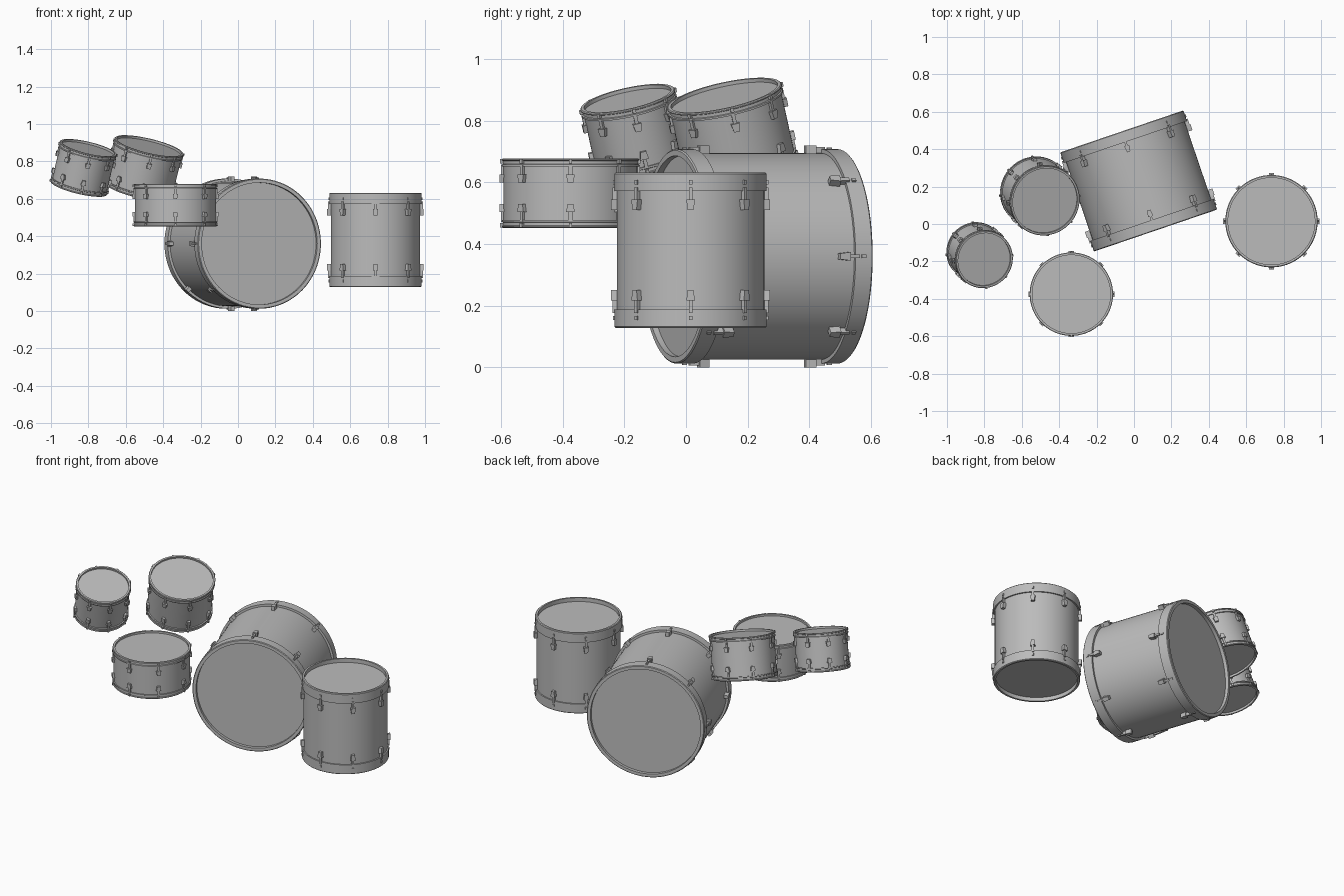
import bpy, bmesh, math
from mathutils import Matrix, Vector

if "Cube" in bpy.data.objects:
    bpy.data.objects.remove(bpy.data.objects["Cube"])

SEG = 72
grey = bpy.data.materials.new("plain_grey")
grey.diffuse_color = (0.5, 0.5, 0.5, 1)
grey.use_nodes = True
grey.node_tree.nodes["Principled BSDF"].inputs["Base Color"].default_value = grey.diffuse_color


def make(name, bm, mat):
    """Turn a bmesh into a smooth-by-angle object placed by a matrix."""
    bmesh.ops.recalc_face_normals(bm, faces=bm.faces)
    me = bpy.data.meshes.new(name)
    bm.to_mesh(me)
    bm.free()
    me.materials.append(grey)
    ob = bpy.data.objects.new(name, me)
    bpy.context.collection.objects.link(ob)
    ob.matrix_world = mat
    bpy.ops.object.select_all(action='DESELECT')
    ob.select_set(True)
    bpy.context.view_layer.objects.active = ob
    bpy.ops.object.shade_smooth_by_angle(angle=math.radians(35))


def lathe(bm, profile):
    """Revolve a closed (radius, height) profile about local z."""
    rings = []
    for i in range(SEG):
        a = 2 * math.pi * i / SEG
        rings.append([bm.verts.new((r * math.cos(a), r * math.sin(a), z)) for r, z in profile])
    n = len(profile)
    for i in range(SEG):
        p, q = rings[i], rings[(i + 1) % SEG]
        for j in range(n):
            k = (j + 1) % n
            bm.faces.new((p[j], q[j], q[k], p[k]))


def block(bm, ang, r0, r1, z0, z1, w0, w1):
    """Tapered block at an angle round the drum: width w0 at z0, w1 at z1."""
    rot = Matrix.Rotation(ang, 3, 'Z')
    def ring(z, w):
        pts = ((r0, -w / 2), (r1, -w / 2), (r1, w / 2), (r0, w / 2))
        return [bm.verts.new(rot @ Vector((x, y, z))) for x, y in pts]
    a, b = ring(z0, w0), ring(z1, w1)
    bm.faces.new(a)
    bm.faces.new(b)
    for i in range(4):
        j = (i + 1) % 4
        bm.faces.new((a[i], a[j], b[j], b[i]))


def drum(name, mat, r, shell_r, lug_r, depth, hoop, lug, recess, wall, flanged, twist=0):
    """Drum centred on its origin; r is the hoop radius, lug = (start, end) from the rim."""
    h = depth / 2
    # shell
    bm = bmesh.new()
    e = h - hoop * 0.5
    lathe(bm, [(shell_r, -e), (shell_r, e), (shell_r - 0.012, e), (shell_r - 0.012, -e)])
    make(name + "_shell", bm, mat)
    # hoops and heads at both ends
    hoops, heads, lugs = bmesh.new(), bmesh.new(), bmesh.new()
    for s in (1, -1):
        if flanged:
            prof = [(r - wall, h), (r - 0.003, h), (r, h - 0.003), (r, h - 0.006),
                    (r - 0.004, h - 0.008), (r - 0.004, h - hoop + 0.008),
                    (r, h - hoop + 0.006), (r, h - hoop), (r - wall, h - hoop)]
        else:
            prof = [(r - wall, h), (r - 0.004, h), (r, h - 0.004), (r, h - hoop), (r - wall, h - hoop)]
        lathe(hoops, [(x, s * z) for x, z in prof])
        bmesh.ops.create_circle(heads, cap_ends=True, segments=SEG, radius=r - wall + 0.001,
                                matrix=Matrix.Translation((0, 0, s * (h - recess))))
        # lugs, tension rods and rod heads
        for i in range(8):
            a = twist + i * math.pi / 4
            block(lugs, a, shell_r - 0.004, lug_r, s * (h - lug[0]), s * (h - lug[1]), 0.028, 0.019)
            block(lugs, a, shell_r, lug_r - 0.005, s * (h - hoop * 0.8), s * (h - lug[0]), 0.012, 0.012)
            c = 0.007 if flanged else hoop * 0.5
            block(lugs, a, r - 0.01, r + 0.005, s * (h - c + 0.005), s * (h - c - 0.009), 0.011, 0.011)
    make(name + "_hoops", hoops, mat)
    make(name + "_heads", heads, mat)
    make(name + "_lugs", lugs, mat)


def tilted(top, depth, normal):
    """Placement of a drum from its top rim centre and head direction."""
    n = Vector(normal).normalized()
    rot = Vector((0, 0, 1)).rotation_difference(n).to_matrix().to_4x4()
    return Matrix.Translation(Vector(top) - n * depth / 2) @ rot


# upright drums
drum("floor_tom", Matrix.Translation((0.735, 0.015, 0.38)), 0.247, 0.239, 0.258, 0.504,
     0.06, (0.088, 0.122), 0.024, 0.015, False)
drum("snare", Matrix.Translation((-0.335, -0.375, 0.565)), 0.223, 0.217, 0.23, 0.226,
     0.026, (0.052, 0.078), 0.012, 0.014, True)

# tilted toms
tilt = (0.24, -0.22, 1)
drum("small_tom", tilted((-0.80, -0.19, 0.872), 0.225, tilt), 0.157, 0.15, 0.163, 0.225,
     0.026, (0.052, 0.078), 0.012, 0.013, True, math.radians(6))
drum("large_tom", tilted((-0.475, 0.124, 0.882), 0.25, tilt), 0.19, 0.183, 0.196, 0.25,
     0.026, (0.055, 0.082), 0.012, 0.013, True, math.radians(6))

# bass drum lying on its side
yaw = Matrix.Rotation(math.radians(18.8), 4, 'Z') @ Matrix.Rotation(math.radians(-90), 4, 'X')
drum("bass_drum", Matrix.Translation((0.025, 0.23, 0.36)) @ yaw, 0.348, 0.335, 0.36, 0.56,
     0.06, (0.08, 0.115), 0.02, 0.022, False)
